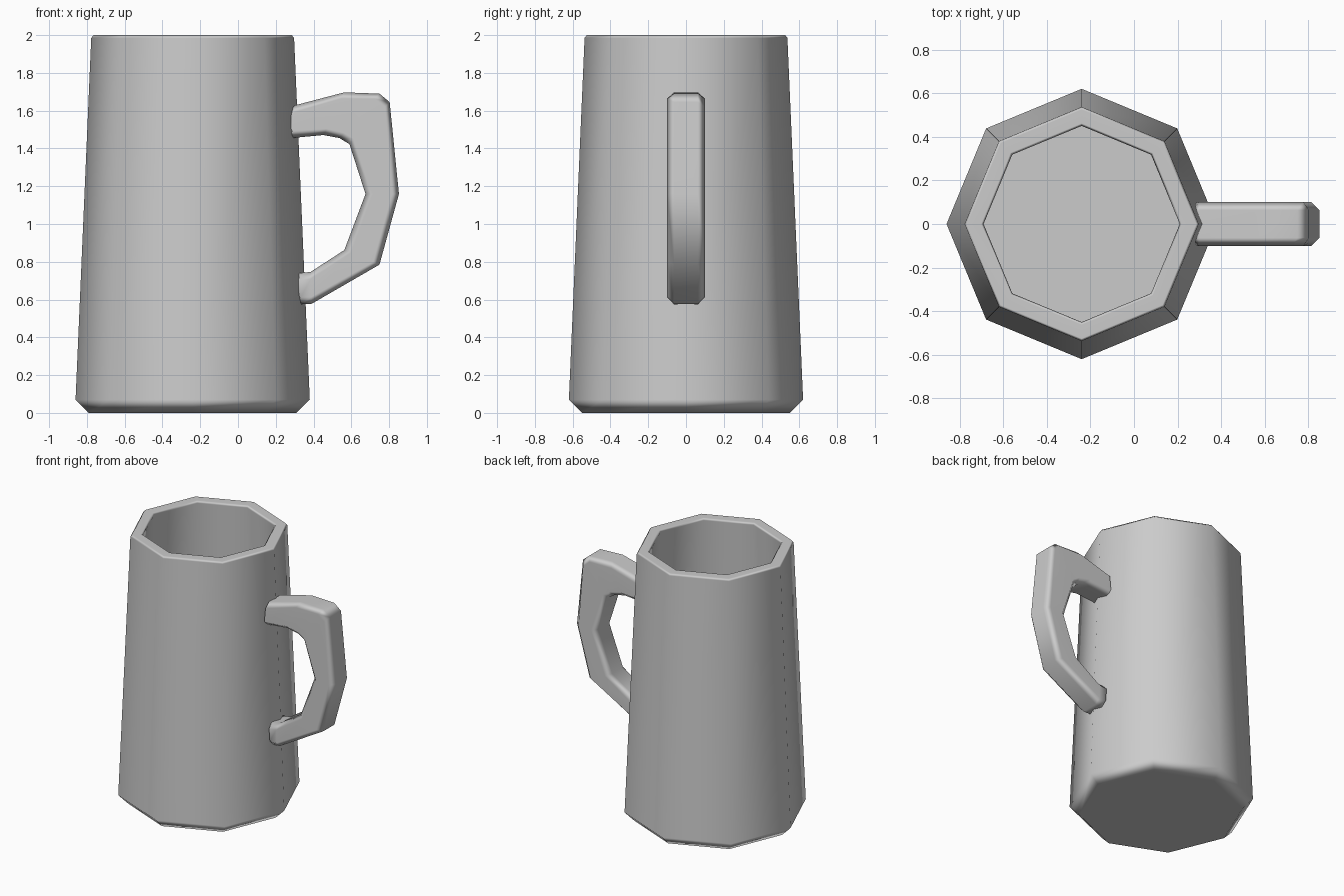
import bpy, math

if "Cube" in bpy.data.objects:
    bpy.data.objects.remove(bpy.data.objects["Cube"])

SIDES = 8
CX = -0.24


def make_object(name, rings):
    """Skin a list of 8-point rings and close both ends."""
    verts = [p for ring in rings for p in ring]
    n = SIDES
    faces = [tuple(range(n))[::-1]]
    for k in range(len(rings) - 1):
        for i in range(n):
            j = (i + 1) % n
            faces.append((k * n + i, k * n + j, (k + 1) * n + j, (k + 1) * n + i))
    last = (len(rings) - 1) * n
    faces.append(tuple(range(last, last + n)))
    mesh = bpy.data.meshes.new(name)
    mesh.from_pydata(verts, [], faces)
    mesh.polygons.foreach_set("use_smooth", [True] * len(faces))
    mesh.update()
    obj = bpy.data.objects.new(name, mesh)
    bpy.context.collection.objects.link(obj)
    wn = obj.modifiers.new("weighted_normals", 'WEIGHTED_NORMAL')
    wn.weight = 80
    return obj


# Tapered octagonal cup: outside from the base up, over the rim, down inside
profile = [(0.55, 0.0), (0.62, 0.07), (0.537, 1.985), (0.525, 2.0),
           (0.462, 2.0), (0.45, 1.985), (0.53, 0.13), (0.50, 0.10)]
cup_rings = [[(CX + r * math.cos(math.tau * i / SIDES),
               r * math.sin(math.tau * i / SIDES), z) for i in range(SIDES)]
             for r, z in profile]
make_object("mug_body", cup_rings)


# Handle: outer point, inner point (x, z) and half width of each section
sections = [
    ((0.272, 1.600), (0.272, 1.497), 0.07),
    ((0.300, 1.628), (0.283, 1.455), 0.10),
    ((0.563, 1.697), (0.452, 1.471), 0.10),
    ((0.749, 1.690), (0.537, 1.455), 0.10),
    ((0.803, 1.645), (0.590, 1.423), 0.10),
    ((0.852, 1.159), (0.675, 1.159), 0.10),
    ((0.749, 0.785), (0.563, 0.862), 0.10),
    ((0.389, 0.577), (0.384, 0.746), 0.10),
    ((0.335, 0.575), (0.322, 0.740), 0.10),
    ((0.315, 0.610), (0.315, 0.695), 0.07),
]


def handle_ring(outer, inner, w, chamfer=0.037):
    length = math.dist(outer, inner)
    t = chamfer / length

    def at(f, y):
        return (outer[0] + (inner[0] - outer[0]) * f, y,
                outer[1] + (inner[1] - outer[1]) * f)
    c = w - chamfer
    return [at(0, -c), at(0, c), at(t, w), at(1 - t, w),
            at(1, c), at(1, -c), at(1 - t, -w), at(t, -w)]


handle = make_object("handle", [handle_ring(*s) for s in sections])

# Make sure handle faces point outward
import bmesh
bm = bmesh.new()
bm.from_mesh(handle.data)
bmesh.ops.recalc_face_normals(bm, faces=bm.faces)
bm.to_mesh(handle.data)
bm.free()
